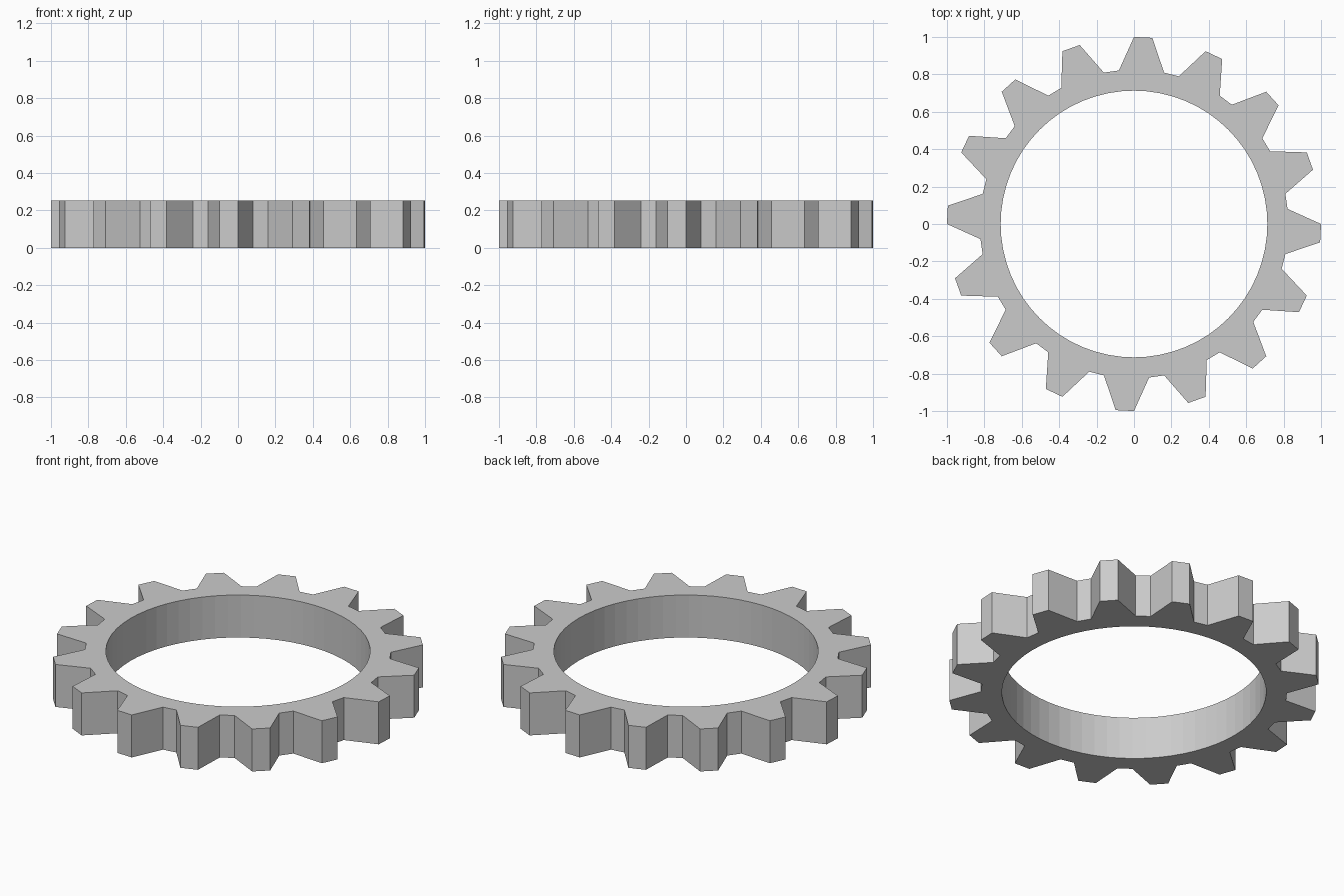
import bpy, bmesh
from math import cos, sin, pi

if "Cube" in bpy.data.objects:
    bpy.data.objects.remove(bpy.data.objects["Cube"])

TEETH = 16
STEPS = TEETH * 4          # four outline points per tooth
TIP, ROOT, BORE, HEIGHT = 1.0, 0.825, 0.713, 0.253
OUTLINE = (TIP, ROOT, ROOT, TIP)

bm = bmesh.new()


def ring(radius_at, z):
    """Closed loop of vertices with a radius chosen per step."""
    return [bm.verts.new((radius_at(i) * cos(2 * pi * i / STEPS),
                          radius_at(i) * sin(2 * pi * i / STEPS), z))
            for i in range(STEPS)]


def toothed(i):
    return OUTLINE[i % 4]


def bore(i):
    return BORE


# Loops around the cross-section: outer bottom, outer top, inner top, inner bottom
loops = [ring(toothed, 0), ring(toothed, HEIGHT), ring(bore, HEIGHT), ring(bore, 0)]

# Bridge the loops into toothed wall, top, bore wall and underside
for k in range(4):
    a, b = loops[k], loops[(k + 1) % 4]
    for i in range(STEPS):
        j = (i + 1) % STEPS
        bm.faces.new((a[i], a[j], b[j], b[i]))
bmesh.ops.recalc_face_normals(bm, faces=bm.faces)

mesh = bpy.data.meshes.new("gear_ring")
bm.to_mesh(mesh)
bm.free()
bpy.context.collection.objects.link(bpy.data.objects.new("gear_ring", mesh))
